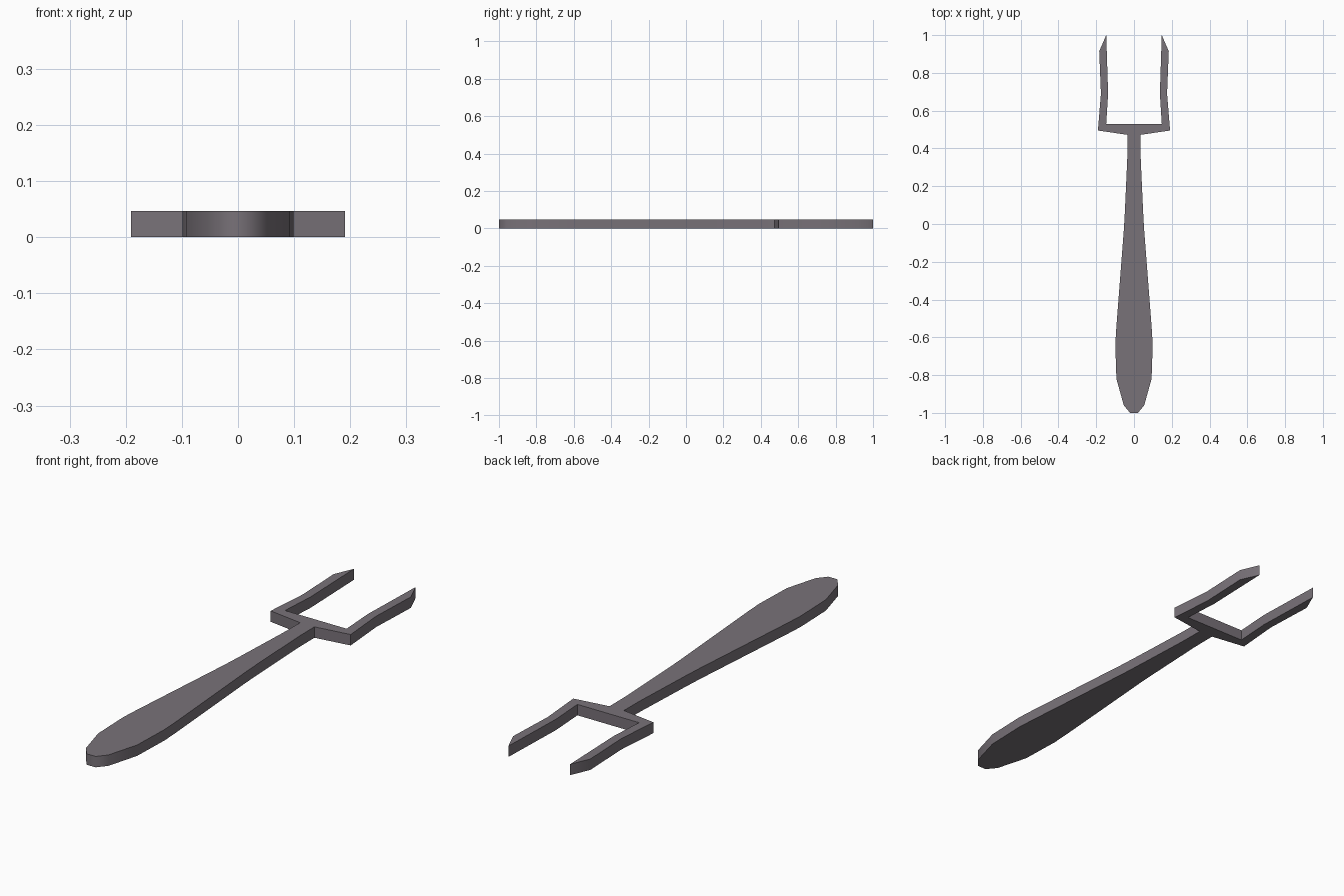
import bpy, bmesh, math

if "Cube" in bpy.data.objects:
    bpy.data.objects.remove(bpy.data.objects["Cube"])

THICK = 0.047

# Single metal colour
metal = bpy.data.materials.new("dull grey metal")
metal.diffuse_color = (0.19, 0.168, 0.19, 1)
metal.use_nodes = True
metal.node_tree.nodes["Principled BSDF"].inputs["Base Color"].default_value = metal.diffuse_color

# Right half of the silhouette: handle end, shaft, shoulder, tine
half = [
    (0.021, -1.0), (0.054, -0.96), (0.093, -0.82), (0.099, -0.64),
    (0.094, -0.555), (0.053, -0.02), (0.048, 0.07), (0.035, 0.36), (0.034, 0.472),
    (0.191, 0.495), (0.175, 0.69), (0.184, 0.915),
    (0.147, 1.0), (0.137, 0.69), (0.147, 0.53),
]
outline = half + [(-x, y) for x, y in reversed(half)]

# Flat two-pronged fork extruded from the outline
bm = bmesh.new()
base = bm.faces.new([bm.verts.new((x, y, 0)) for x, y in outline])
ext = bmesh.ops.extrude_face_region(bm, geom=[base], use_keep_orig=True)
for v in [g for g in ext["geom"] if isinstance(g, bmesh.types.BMVert)]:
    v.co.z = THICK
bmesh.ops.recalc_face_normals(bm, faces=bm.faces)
mesh = bpy.data.meshes.new("two_pronged_fork")
bm.to_mesh(mesh)
bm.free()
mesh.materials.append(metal)

fork = bpy.data.objects.new("two_pronged_fork", mesh)
bpy.context.collection.objects.link(fork)

# Soft sides, crisp rims and corners
bpy.context.view_layer.objects.active = fork
fork.select_set(True)
bpy.ops.object.shade_smooth_by_angle(angle=math.radians(55))
